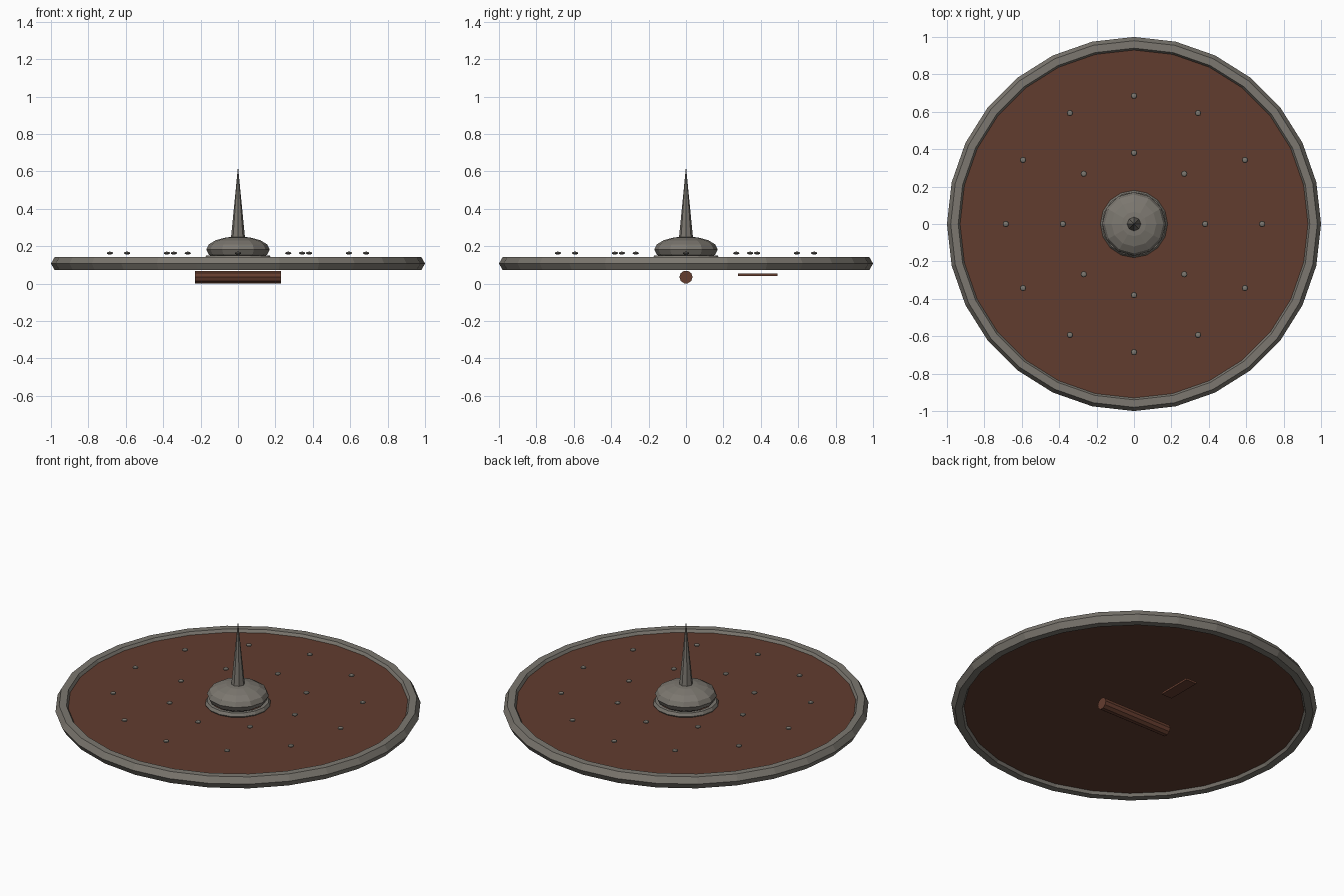
import bpy
from math import cos, sin, pi, tau

cube = bpy.data.objects.get("Cube")
if cube:
    bpy.data.objects.remove(cube)


def material(name, rgb):
    m = bpy.data.materials.new(name)
    m.use_nodes = True
    m.diffuse_color = (*rgb, 1)
    m.node_tree.nodes["Principled BSDF"].inputs["Base Color"].default_value = (*rgb, 1)
    return m


iron = material("dull iron", (0.2, 0.185, 0.16))
wood = material("red brown wood", (0.12, 0.046, 0.028))
leather = material("grip leather", (0.13, 0.047, 0.028))


def finish(name, mat, scale=(1, 1, 1)):
    ob = bpy.context.object
    ob.name = ob.data.name = name
    ob.scale = scale
    ob.data.materials.append(mat)
    return ob


def ring(name, major, minor, z, sides):
    bpy.ops.mesh.primitive_torus_add(major_segments=sides, minor_segments=6,
                                     major_radius=major, minor_radius=minor,
                                     location=(0, 0, z))
    return finish(name, iron)


# Round board with its iron rim
bpy.ops.mesh.primitive_cylinder_add(vertices=28, radius=0.93, depth=0.036,
                                    location=(0, 0, 0.107), rotation=(0, 0, pi / 2))
finish("board", wood)
ring("rim", 0.96, 0.04, 0.107, 28)

# Central boss, its flange and the spike
ring("boss_flange", 0.16, 0.02, 0.132, 16)
bpy.ops.mesh.primitive_uv_sphere_add(segments=12, ring_count=8, radius=0.17,
                                     location=(0, 0, 0.182))
finish("boss", iron, (1, 1, 0.41))
bpy.ops.mesh.primitive_cone_add(vertices=8, radius1=0.04, radius2=0, depth=0.406,
                                location=(0, 0, 0.423))
finish("spike", iron)

# Two circles of flattened studs
for label, count, radius in (("inner", 8, 0.38), ("outer", 12, 0.685)):
    for i in range(count):
        a = tau * i / count
        bpy.ops.mesh.primitive_uv_sphere_add(
            segments=8, ring_count=6, radius=0.017,
            location=(radius * cos(a), radius * sin(a), 0.163))
        finish(f"{label}_stud_{i + 1}", iron, (1, 1, 0.45))

# Hand grip and arm strap behind the board
bpy.ops.mesh.primitive_cylinder_add(vertices=10, radius=0.035, depth=0.46,
                                    location=(0, 0, 0.035), rotation=(0, pi / 2, 0))
finish("hand_grip", leather)
bpy.ops.mesh.primitive_cube_add(size=1, location=(0, 0.383, 0.047))
finish("arm_strap", leather, (0.07, 0.21, 0.012))
